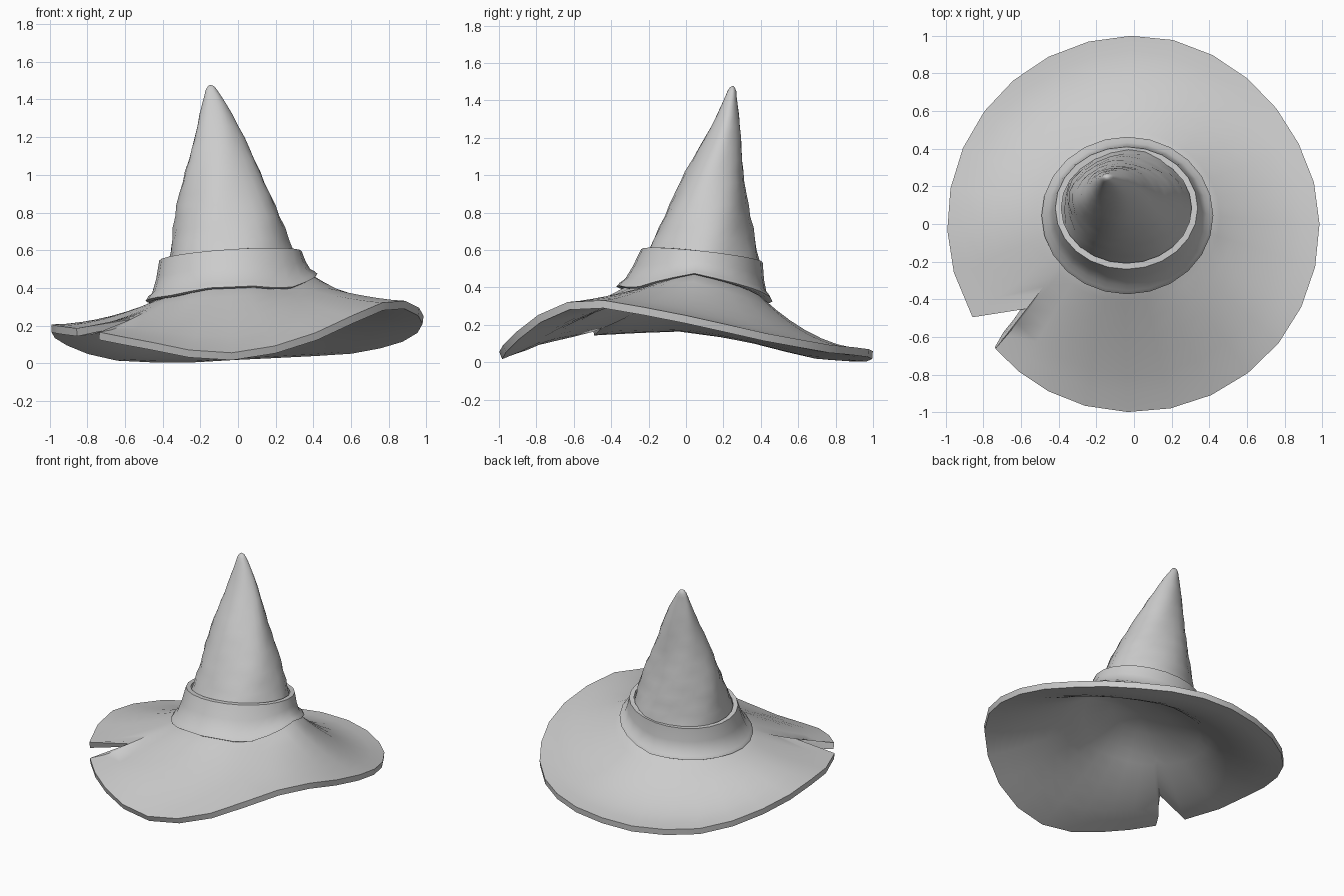
import bpy, bmesh
from math import sin, cos, radians, pi
from mathutils import Vector

if "Cube" in bpy.data.objects:
    bpy.data.objects.remove(bpy.data.objects["Cube"])


def interp(table, x):
    for (x0, *a), (x1, *b) in zip(table, table[1:]):
        if x <= x1:
            k = (x - x0) / (x1 - x0)
            return [p + (q - p) * k for p, q in zip(a, b)]
    return list(table[-1][1:])


def finish(name, rings, cap_end=None, close=False, angle=40, thickness=0):
    """Skin a list of closed rings, optionally fan-capped to a point and thickened downward."""
    bm = bmesh.new()
    vs = [[bm.verts.new(p) for p in r] for r in rings]
    n = len(vs[0])
    for a, b in list(zip(vs, vs[1:])) + ([(vs[-1], vs[0])] if close else []):
        for i in range(n):
            j = (i + 1) % n
            bm.faces.new((a[i], a[j], b[j], b[i]))
    if cap_end:
        c = bm.verts.new(cap_end)
        for i in range(n):
            bm.faces.new((vs[-1][i], vs[-1][(i + 1) % n], c))
    bmesh.ops.recalc_face_normals(bm, faces=bm.faces)
    if thickness and sum(f.normal.z for f in bm.faces) < 0:
        bmesh.ops.reverse_faces(bm, faces=bm.faces)
    me = bpy.data.meshes.new(name)
    bm.to_mesh(me)
    bm.free()
    ob = bpy.data.objects.new(name, me)
    bpy.context.collection.objects.link(ob)
    bpy.ops.object.select_all(action='DESELECT')
    ob.select_set(True)
    bpy.context.view_layer.objects.active = ob
    if thickness:
        solid = ob.modifiers.new("thickness", 'SOLIDIFY')
        solid.thickness = thickness
        solid.offset = -1
        bpy.ops.object.modifier_apply(modifier=solid.name)
    bpy.ops.object.shade_smooth_by_angle(angle=radians(angle))
    return ob


# Height of the brim edge by angle, and the lower edge of the band by angle
RIM = [(0, .25), (24, .16), (37, .125), (53, .09), (90, .06), (105, .045), (127, .047),
       (143, .09), (160, .15), (180, .207), (200, .195), (210, .185), (222, .165),
       (240, .12), (255, .07), (268, .055), (280, .085), (296, .17), (307, .25),
       (323, .335), (336, .33), (360, .25)]
BAND_LOW = [(0, .475), (45, .40), (90, .325), (135, .32), (180, .33), (225, .36),
            (255, .40), (285, .41), (310, .395), (335, .44), (360, .475)]
RADIUS = [(0, .985), (15, .98), (30, .97), (50, .978), (80, 1), (200, .99), (222, .99),
          (250, 1), (320, .995), (360, .985)]

# Brim: polar sheet with a notch cut in the front left, then thickened
NOTCH = 217.7
angles = [i * 13 for i in range(16)] + [210, NOTCH, 222, 232, 243] + [255 + 13.1 * i for i in range(8)]


def brim_point(deg, t):
    c, s = cos(radians(deg)), sin(radians(deg))
    inner = Vector((-.035 + .42 * c, .045 + .38 * s))
    outer = Vector((c, s)) * interp(RADIUS, deg)[0]
    if deg == NOTCH:
        outer = Vector((-.57, -.45))
    xy = inner.lerp(outer, t)
    if deg == NOTCH:
        t *= .5
    rim = interp(RIM, deg)[0]
    top = interp(BAND_LOW, deg)[0] - .008 + .01 * max(0, c - .5)
    power = 1.5 + .4 * s + (.35 * abs(c) if c < 0 else .15 * c)
    return (xy.x, xy.y, rim + (top - rim) * (1 - t) ** power)


rings = [[brim_point(a, t) for a in angles] for t in (1, .85, .7, .55, .4, .25, .12, 0)]
rings.append([(-.035 + .22 * cos(radians(a)), .045 + .2 * sin(radians(a)),
               .425 + .04 * cos(radians(a)) - .03 * sin(radians(a))) for a in angles])
finish("brim", rings, cap_end=(-.035, .045, .45), thickness=.042)

# Band: flared, tilted collar with a turned-out lower lip
SECTION = [(-.02, .05), (-.04, .012), (.0, -.006), (.1, .0), (.2, .016), (.55, .014),
           (1, 0), (1, .032), (.5, .045)]
N = 24
rings = []
for h, inset in SECTION:
    ring = []
    for i in range(N):
        a = 2 * pi * i / N
        c, s = cos(a), sin(a)
        low = interp(BAND_LOW, 360 * i / N)[0]
        high = .57 + .025 * c - .035 * s
        rx, ry = .45 - .072 * h - inset, .412 - .087 * h - inset
        ring.append((-.035 - .005 * h + rx * c, .045 + .04 * h + ry * s, low + (high - low) * h))
    rings.append(ring)
finish("hat_band", rings, close=True)

# Crown: leaning cone, each row is z, min x, max x, min y, max y
CROWN = [(.42, -.40, .35, -.29, .41), (.60, -.365, .295, -.20, .372), (.80, -.33, .22, -.11, .34),
         (1.0, -.28, .122, -.015, .312), (1.2, -.23, .03, .10, .295), (1.3, -.21, -.02, .155, .285),
         (1.4, -.185, -.075, .20, .272), (1.45, -.172, -.11, .222, .268), (1.47, -.16, -.125, .235, .26)]
rings = []
for z in [.42 + .06 * k for k in range(17)] + [1.425, 1.45, 1.47]:
    x0, x1, y0, y1 = interp(CROWN, z)
    ring = []
    for i in range(N):
        a = 2 * pi * i / N
        # soft cloth wrinkles
        w = 1 + .03 * sin(3 * a + 17 * z) * sin(23 * z + a) + .018 * sin(5 * a - 9 * z)
        ring.append(((x0 + x1) / 2 + (x1 - x0) / 2 * w * cos(a),
                     (y0 + y1) / 2 + (y1 - y0) / 2 * w * sin(a), z))
    rings.append(ring)
finish("crown", rings, cap_end=(-.148, .25, 1.478), angle=60)
